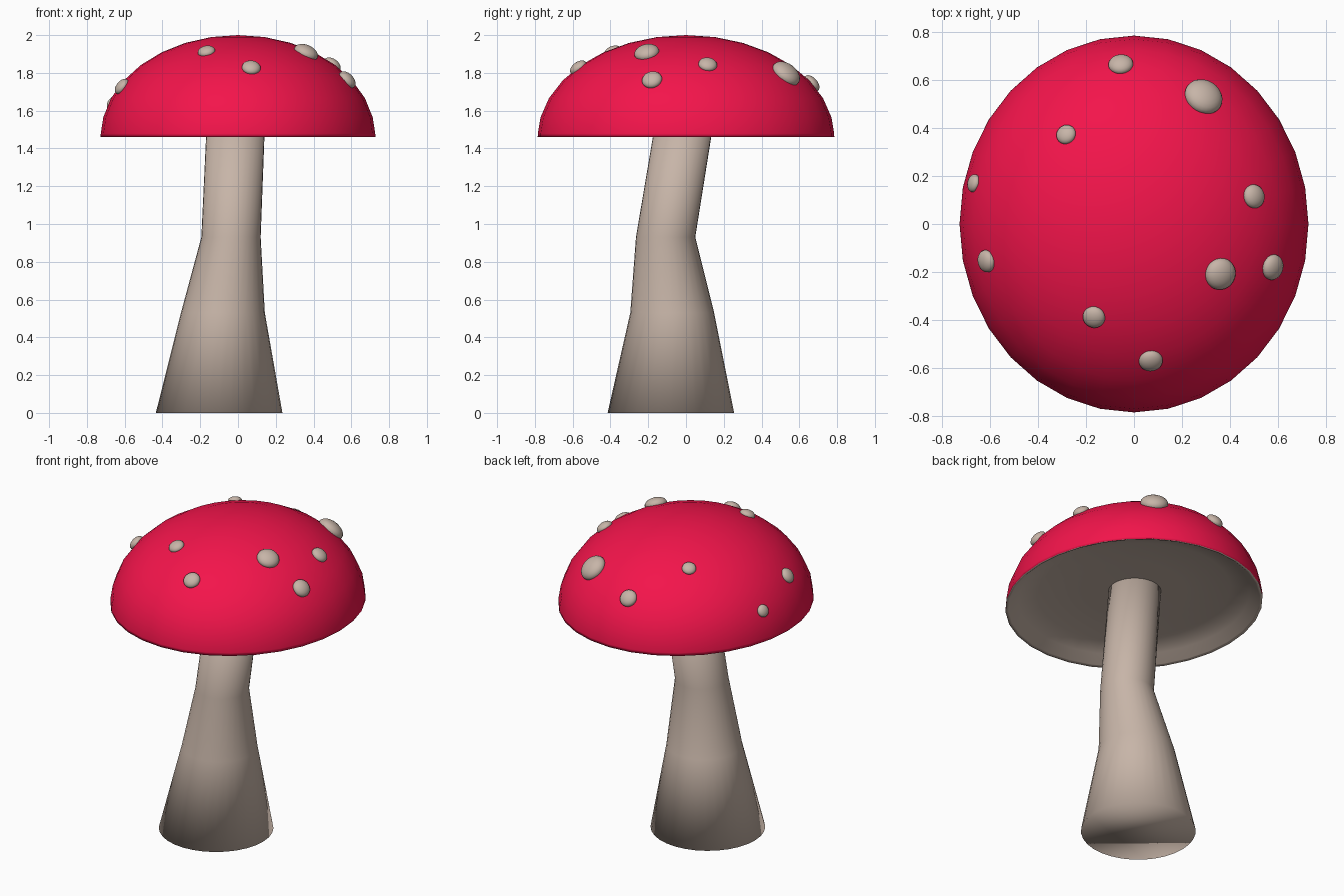
import bpy, bmesh, math
from mathutils import Vector, Matrix

if "Cube" in bpy.data.objects:
    bpy.data.objects.remove(bpy.data.objects["Cube"])

RX, RY, H, Z0 = 0.727, 0.785, 0.54, 1.46   # cap dome radii, height, rim level
SEG = 32


def material(name, rgb):
    m = bpy.data.materials.new(name)
    m.diffuse_color = (*rgb, 1)
    m.use_nodes = True
    m.node_tree.nodes["Principled BSDF"].inputs["Base Color"].default_value = m.diffuse_color
    return m


red = material("red_skin", (0.9, 0.007, 0.07))
tan = material("tan_flesh", (0.57, 0.46, 0.39))


def make_object(name, bm, *mats):
    bmesh.ops.recalc_face_normals(bm, faces=bm.faces)
    for f in bm.faces:
        f.smooth = True
    me = bpy.data.meshes.new(name)
    bm.to_mesh(me)
    bm.free()
    for m in mats:
        me.materials.append(m)
    ob = bpy.data.objects.new(name, me)
    bpy.context.collection.objects.link(ob)
    return ob


def ring(bm, cx, cy, z, rx, ry):
    return [bm.verts.new((cx + rx * math.cos(2 * math.pi * i / SEG),
                          cy + ry * math.sin(2 * math.pi * i / SEG), z))
            for i in range(SEG)]


def bridge(bm, a, b, mat=0):
    for i in range(SEG):
        j = (i + 1) % SEG
        bm.faces.new((a[i], a[j], b[j], b[i])).material_index = mat


def fan(bm, loop, tip, mat=0):
    v = bm.verts.new(tip)
    for i in range(SEG):
        bm.faces.new((loop[i], loop[(i + 1) % SEG], v)).material_index = mat


# Stem: bent, tapering column (centre x, centre y, z, radius)
bm = bmesh.new()
stem = [(-0.10, -0.08, 0, 0.335), (-0.08, -0.073, 0.53, 0.222),
        (-0.037, -0.108, 0.93, 0.157), (-0.01, -0.003, 1.57, 0.154)]
rings = [ring(bm, x, y, z, r, r) for x, y, z, r in stem]
for a, b in zip(rings, rings[1:]):
    bridge(bm, a, b)
bm.faces.new(rings[0])
bm.faces.new(rings[-1])
make_object("stem", bm, tan)

# Cap: red half ellipsoid with a hollowed tan underside
bm = bmesh.new()
angles = [0, 2] + [11.25 * k for k in range(1, 8)]
outer = []
for a in map(math.radians, angles):
    c = math.cos(a)
    outer.append(ring(bm, 0, 0, Z0 + H * math.sin(a), RX * c, RY * c))
for a, b in zip(outer, outer[1:]):
    bridge(bm, a, b)
fan(bm, outer[-1], (0, 0, Z0 + H))
prev = outer[0]
for s, dz in [(0.975, 0.005), (0.9, 0.05), (0.75, 0.08), (0.4, 0.09)]:
    cur = ring(bm, 0, 0, Z0 + dz, RX * s, RY * s)
    bridge(bm, prev, cur, 1)
    prev = cur
fan(bm, prev, (0, 0, Z0 + 0.092), 1)
make_object("cap", bm, red, tan)

# Spots: flattened balls lying on the dome (x, y, radius)
spots = [(-0.055, 0.665, 0.052), (0.29, 0.53, 0.082), (-0.283, 0.373, 0.042),
         (-0.668, 0.17, 0.038), (-0.615, -0.155, 0.047), (-0.167, -0.388, 0.047),
         (0.36, -0.208, 0.067), (0.578, -0.18, 0.054), (0.5, 0.115, 0.05),
         (0.07, -0.57, 0.05)]
for n, (x, y, r) in enumerate(spots, 1):
    h = H * math.sqrt(1 - (x / RX) ** 2 - (y / RY) ** 2)
    normal = Vector((x / RX ** 2, y / RY ** 2, h / H ** 2)).normalized()
    bm = bmesh.new()
    mat = (Matrix.Translation((x, y, Z0 + h))
           @ normal.to_track_quat('Z', 'Y').to_matrix().to_4x4()
           @ Matrix.Diagonal((r, r, r * 0.6, 1)))
    bmesh.ops.create_uvsphere(bm, u_segments=24, v_segments=12, radius=1, matrix=mat)
    make_object(f"spot_{n}", bm, tan)
